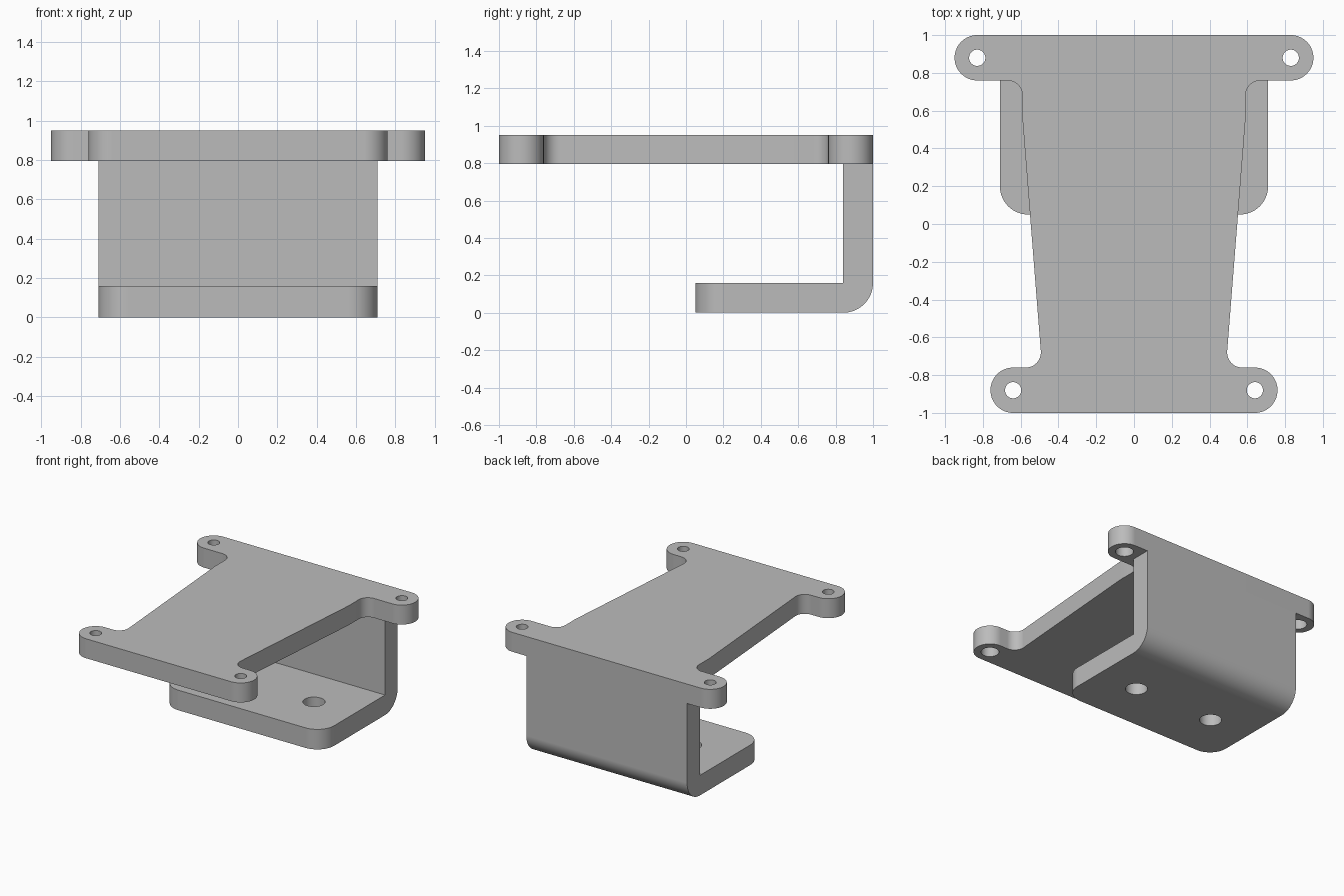
import bpy
import bmesh
from math import cos, sin, radians
from mathutils import Matrix, Vector

cube = bpy.data.objects.get("Cube")
if cube:
    bpy.data.objects.remove(cube, do_unlink=True)

grey = bpy.data.materials.new("plain grey")
grey.use_nodes = True
grey.diffuse_color = (0.5, 0.5, 0.5, 1)
grey.node_tree.nodes["Principled BSDF"].inputs["Base Color"].default_value = grey.diffuse_color

PLATE_BOTTOM, PLATE_TOP = 0.795, 0.95
WALL = 0.16
HALF_WIDTH = 0.71


def arc(cx, cy, r, start, end, steps=12):
    """Points along a circular arc, angles in degrees."""
    angles = [radians(start + (end - start) * i / steps) for i in range(steps + 1)]
    return [(cx + r * cos(a), cy + r * sin(a)) for a in angles]


def extrude(bm, points, offset):
    """Closed polygon pushed along an offset into a solid."""
    face = bm.faces.new([bm.verts.new(p) for p in points])
    new = bmesh.ops.extrude_face_region(bm, geom=[face])["geom"]
    verts = [g for g in new if isinstance(g, bmesh.types.BMVert)]
    bmesh.ops.translate(bm, verts=verts, vec=Vector(offset))
    bmesh.ops.recalc_face_normals(bm, faces=bm.faces)


def make_object(name, bm):
    mesh = bpy.data.meshes.new(name)
    bm.to_mesh(mesh)
    bm.free()
    mesh.materials.append(grey)
    obj = bpy.data.objects.new(name, mesh)
    bpy.context.collection.objects.link(obj)
    return obj


def activate(obj):
    bpy.ops.object.select_all(action="DESELECT")
    obj.select_set(True)
    bpy.context.view_layer.objects.active = obj


def drill(obj, x, y, r, z0, z1):
    """Cut a mirrored pair of vertical round holes."""
    bm = bmesh.new()
    for side in (-1, 1):
        bmesh.ops.create_cone(bm, cap_ends=True, segments=40, radius1=r, radius2=r,
                              depth=z1 - z0,
                              matrix=Matrix.Translation((side * x, y, (z0 + z1) / 2)))
    cutter = make_object("hole_cutter", bm)
    cutter.hide_render = True
    mod = obj.modifiers.new("holes", "BOOLEAN")
    mod.operation = "DIFFERENCE"
    mod.solver = "EXACT"
    mod.object = cutter
    activate(obj)
    bpy.ops.object.modifier_apply(modifier=mod.name)
    bpy.data.objects.remove(cutter, do_unlink=True)


def finish(obj):
    activate(obj)
    bpy.ops.object.shade_smooth_by_angle(angle=radians(30))
    mod = obj.modifiers.new("even shading", "WEIGHTED_NORMAL")
    mod.keep_sharp = True


# Top plate: tapered web with four rounded lugs, half outline then mirrored
LUG_R = 0.12
back_lug, front_lug = (0.83, 0.88), (0.64, -0.88)
half = arc(*back_lug, LUG_R, 90, -90, 28)
half += arc(0.67, 0.68, 0.08, 90, 180)
half += [(0.59, 0.55)]
half += arc(0.573, -0.68, 0.08, 176, 270)
half += arc(*front_lug, LUG_R, 90, -90, 28)
outline = half + [(-x, y) for x, y in reversed(half)]
bm = bmesh.new()
extrude(bm, [(x, y, PLATE_BOTTOM) for x, y in outline], (0, 0, PLATE_TOP - PLATE_BOTTOM))
plate = make_object("top_plate", bm)

# Screw holes in the lugs, wider from underneath
for lug in (back_lug, front_lug):
    drill(plate, *lug, 0.043, PLATE_BOTTOM - 0.1, PLATE_TOP + 0.1)
    drill(plate, *lug, 0.066, PLATE_BOTTOM - 0.1, PLATE_BOTTOM + 0.1)
finish(plate)

# Bracket: back wall bent into a foot with rounded outer bend
FOOT_FRONT = 0.05
profile = [(FOOT_FRONT, 0)] + arc(1 - WALL, WALL, WALL, -90, 0, 16)
profile += [(1, PLATE_BOTTOM), (1 - WALL, PLATE_BOTTOM), (1 - WALL, WALL), (FOOT_FRONT, WALL)]
bm = bmesh.new()
extrude(bm, [(-HALF_WIDTH, y, z) for y, z in profile], (2 * HALF_WIDTH, 0, 0))

# Rounded front corners of the foot
corners = [e for e in bm.edges
           if all(abs(v.co.y - FOOT_FRONT) < 0.001 for v in e.verts)
           and abs(e.verts[0].co.z - e.verts[1].co.z) > 0.1]
bmesh.ops.bevel(bm, geom=corners, offset=0.15, offset_type="OFFSET",
                segments=14, profile=0.5, affect="EDGES")
bracket = make_object("bent_bracket", bm)

# Mounting holes through the foot
drill(bracket, 0.355, 0.45, 0.081, -0.1, WALL + 0.1)
finish(bracket)
